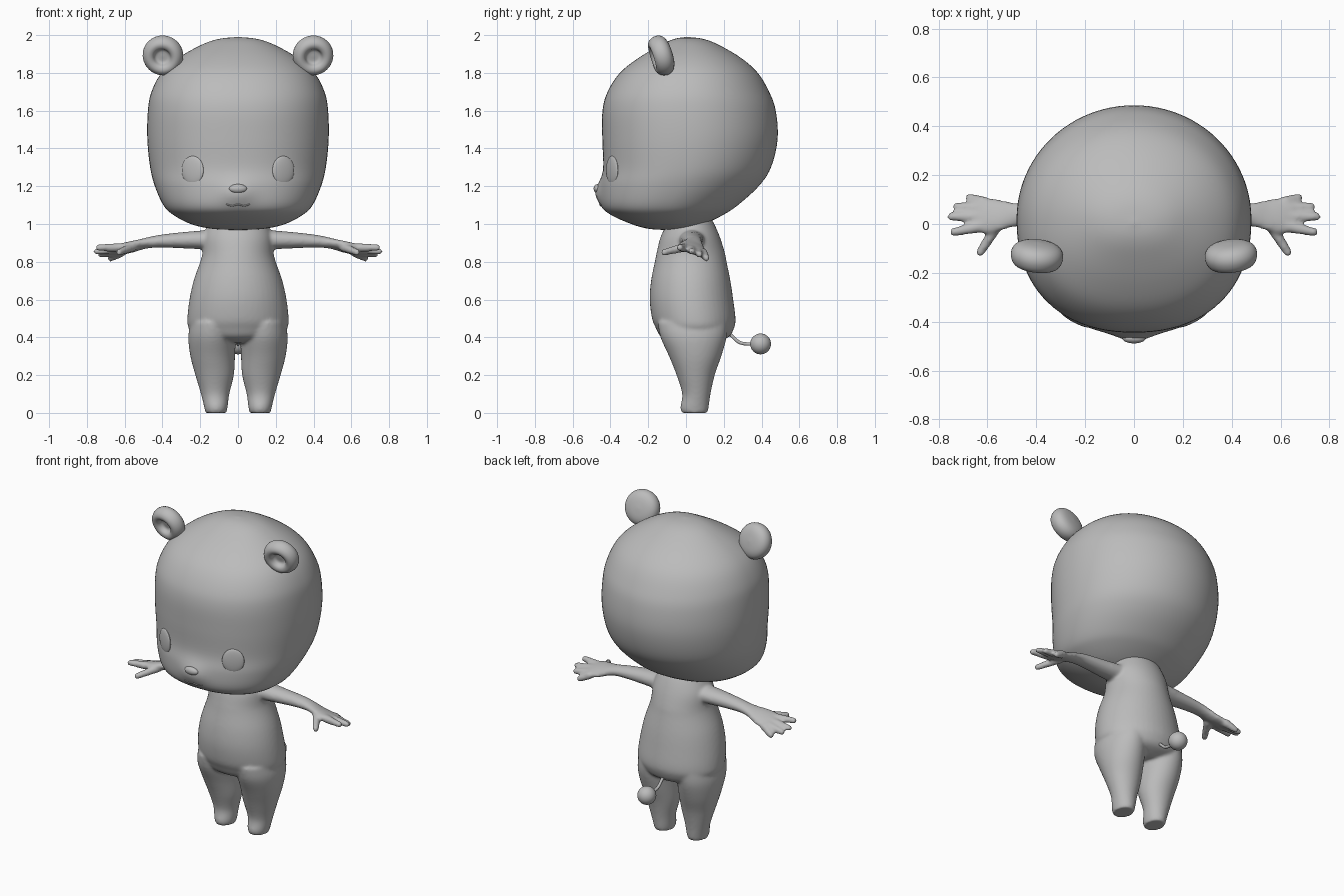
import bpy, bmesh, math
from mathutils import Vector, Matrix
from mathutils.bvhtree import BVHTree

if "Cube" in bpy.data.objects:
    bpy.data.objects.remove(bpy.data.objects["Cube"])

grey = bpy.data.materials.new("plain grey")
grey.use_nodes = True
GREY = (0.5, 0.5, 0.5, 1)
grey.diffuse_color = GREY
grey.node_tree.nodes["Principled BSDF"].inputs["Base Color"].default_value = GREY


def finish(bm, name):
    bmesh.ops.recalc_face_normals(bm, faces=bm.faces[:])
    for f in bm.faces:
        f.smooth = True
    mesh = bpy.data.meshes.new(name)
    bm.to_mesh(mesh)
    bm.free()
    mesh.materials.append(grey)
    ob = bpy.data.objects.new(name, mesh)
    bpy.context.collection.objects.link(ob)
    return ob


def resample(keys, steps):
    """Smooth Catmull-Rom interpolation through tuples of numbers."""
    out = []
    for i in range(len(keys) - 1):
        quad = [keys[max(i - 1, 0)], keys[i], keys[i + 1], keys[min(i + 2, len(keys) - 1)]]
        for s in range(steps):
            t = s / steps
            out.append([0.5 * (2 * b + (c - a) * t + (2 * a - 5 * b + 4 * c - d) * t * t
                               + (3 * b - a - 3 * c + d) * t ** 3)
                        for a, b, c, d in zip(*quad)])
    return out + [list(keys[-1])]


def skin(bm, rings):
    """Bridge rings of points and cap both ends."""
    loops = [[bm.verts.new(p) for p in ring] for ring in rings]
    n = len(loops[0])
    for a, b in zip(loops, loops[1:]):
        for i in range(n):
            j = (i + 1) % n
            bm.faces.new((a[i], a[j], b[j], b[i]))
    bm.faces.new(loops[0])
    bm.faces.new(loops[-1])


def column(bm, keys, steps=4, n=48, cx_sign=1, front_power=2.0):
    """Upright loft; keys are (z, centre x, half width, front y, back y)."""
    rings = []
    for z, cx, w, yf, yb in resample(keys, steps):
        ring = []
        for k in range(n):
            a = 2 * math.pi * k / n
            c, s = math.cos(a), math.sin(a)
            e = 2 / (front_power if s < 0 else 2)
            x = math.copysign(abs(c) ** e, c) * w + cx * cx_sign
            y = (yf + yb) / 2 + math.copysign(abs(s) ** e, s) * (yb - yf) / 2
            ring.append((x, y, z))
        rings.append(ring)
    skin(bm, rings)


def ball(bm, centre, size, rot=Matrix()):
    m = Matrix.Translation(centre) @ rot @ Matrix.Diagonal((*size, 1))
    bmesh.ops.create_uvsphere(bm, u_segments=32, v_segments=20, radius=1, matrix=m)


def tube(bm, points, radii, n=16):
    """Tapered tube along points, with rounded ends."""
    pts = [Vector(p) for p in points]
    rings = []
    for i, p in enumerate(pts):
        d = (pts[min(i + 1, len(pts) - 1)] - pts[max(i - 1, 0)]).normalized()
        q = d.to_track_quat('Z', 'Y')
        rings.append([p + q @ Vector((math.cos(2 * math.pi * k / n), math.sin(2 * math.pi * k / n), 0)) * radii[i]
                      for k in range(n)])
    skin(bm, rings)
    for p, r in ((pts[0], radii[0]), (pts[-1], radii[-1])):
        ball(bm, p, (r, r, r))


# Head: rounded loft with a small muzzle bump
head_keys = [(.968, 0, .01, -.10, -.06), (.975, 0, .14, -.20, .03), (1.0, 0, .25, -.29, .10),
             (1.05, 0, .345, -.40, .20), (1.1, 0, .395, -.445, .275), (1.2, 0, .44, -.452, .385),
             (1.3, 0, .465, -.438, .45), (1.45, 0, .48, -.443, .485), (1.6, 0, .477, -.442, .475),
             (1.7, 0, .458, -.415, .44), (1.8, 0, .405, -.35, .38), (1.88, 0, .315, -.25, .29),
             (1.95, 0, .19, -.13, .17), (1.98, 0, .10, -.06, .09), (1.99, 0, .005, 0, .01)]
bm = bmesh.new()
column(bm, head_keys, steps=5, n=96, front_power=2.25)
for v in bm.verts:
    if v.co.y < 0:
        v.co.y -= .028 * math.exp(-(v.co.x / .08) ** 2 - ((v.co.z - 1.165) / .06) ** 2)
bm.normal_update()
surface = BVHTree.FromBMesh(bm)
finish(bm, "head")


def face_point(x, z):
    return surface.ray_cast(Vector((x, -2, z)), Vector((0, 1, 0)))[0]


# Nose and mouth
bm = bmesh.new()
ball(bm, (0, -.468, 1.187), (.047, .021, .024))
finish(bm, "nose")
bm = bmesh.new()
tube(bm, [face_point(x / 100, 1.1 + .004 * math.cos(x)) for x in range(-6, 7)], [.004] * 13, 8)
finish(bm, "mouth")

# Torso, legs, arms and hands fused into one soft body
bm = bmesh.new()
column(bm, [(1.05, 0, .13, -.06, .12), (1.0, 0, .155, -.10, .15), (.93, 0, .183, -.135, .18),
            (.85, 0, .188, -.155, .205), (.8, 0, .20, -.165, .215), (.7, 0, .235, -.185, .235),
            (.6, 0, .257, -.192, .25), (.5, 0, .268, -.18, .262), (.45, 0, .262, -.16, .255),
            (.4, 0, .22, -.13, .225), (.37, 0, .12, -.06, .15)])
leg_keys = [(.48, .135, .115, -.15, .22), (.4, .138, .125, -.135, .215), (.3, .134, .118, -.09, .187),
            (.2, .124, .102, -.05, .152), (.1, .121, .075, -.02, .13), (.03, .117, .062, -.03, .12),
            (0, .117, .055, -.022, .114)]
# arm: x, y, z, half depth, half height
arm_keys = [(.1, .03, .917, .075, .055), (.25, .03, .915, .06, .046), (.4, .035, .91, .048, .035),
            (.48, .038, .9, .048, .029), (.55, .036, .882, .064, .027), (.62, .036, .867, .074, .024),
            (.66, .04, .858, .058, .017)]
# finger: root x, y, z, tip x, y, z
fingers = [(.62, .09, .848, .675, .108, .818), (.63, .065, .855, .725, .072, .838),
           (.63, .03, .865, .748, .03, .855), (.63, -.01, .875, .738, -.033, .875),
           (.56, -.005, .877, .63, -.117, .85)]
for side in (1, -1):
    column(bm, leg_keys, cx_sign=side)
    rings = []
    for x, y, z, ry, rz in resample(arm_keys, 4):
        tilt = max(0, min(1, (x - .45) / .1)) * .25
        ring = []
        for k in range(32):
            a = 2 * math.pi * k / 32
            dy = ry * math.cos(a)
            ring.append((side * x, y + dy, z + rz * math.sin(a) - tilt * dy))
        rings.append(ring)
    skin(bm, rings)
    for x0, y0, z0, x1, y1, z1 in fingers:
        tube(bm, [(side * x0, y0, z0), (side * x1, y1, z1)], [.025, .018])
body = finish(bm, "body")
remesh = body.modifiers.new("fuse", 'REMESH')
remesh.mode = 'VOXEL'
remesh.voxel_size = .009
remesh.use_smooth_shade = True
soften = body.modifiers.new("soften", 'SMOOTH')
soften.factor = .5
soften.iterations = 8

# Eyes and ears, mirrored
for side, word in ((1, "left"), (-1, "right")):
    bm = bmesh.new()
    p = face_point(side * .24, 1.285)
    q = face_point(side * .26, 1.285)
    turn = Matrix.Rotation(math.atan2(q.y - p.y, q.x - p.x), 4, 'Z')
    ball(bm, p, (.065, .014, .075), turn)
    finish(bm, word + "_eye")

    # Ear: lathed disc with a dished front, tilted forward
    bm = bmesh.new()
    profile = resample([(.002, -.018), (.035, -.02), (.05, -.045), (.075, -.052), (.098, -.035),
                        (.108, 0), (.095, .032), (.06, .05), (.002, .056)], 3)
    m = (Matrix.Translation((side * .397, -.128, 1.893))
         @ Matrix.Rotation(side * .12, 4, 'Z') @ Matrix.Rotation(.3, 4, 'X'))
    skin(bm, [[m @ Vector((r * math.cos(2 * math.pi * k / 40), y, r * math.sin(2 * math.pi * k / 40)))
               for k in range(40)] for r, y in profile])
    finish(bm, word + "_ear")

# Tail with a ball at the end
bm = bmesh.new()
path = resample([(0, .21, .44), (0, .25, .40), (0, .29, .37), (0, .36, .363)], 4)
tube(bm, path, [.009] * len(path), 10)
finish(bm, "tail")
bm = bmesh.new()
ball(bm, (0, .395, .365), (.055, .055, .055))
finish(bm, "tail_ball")
